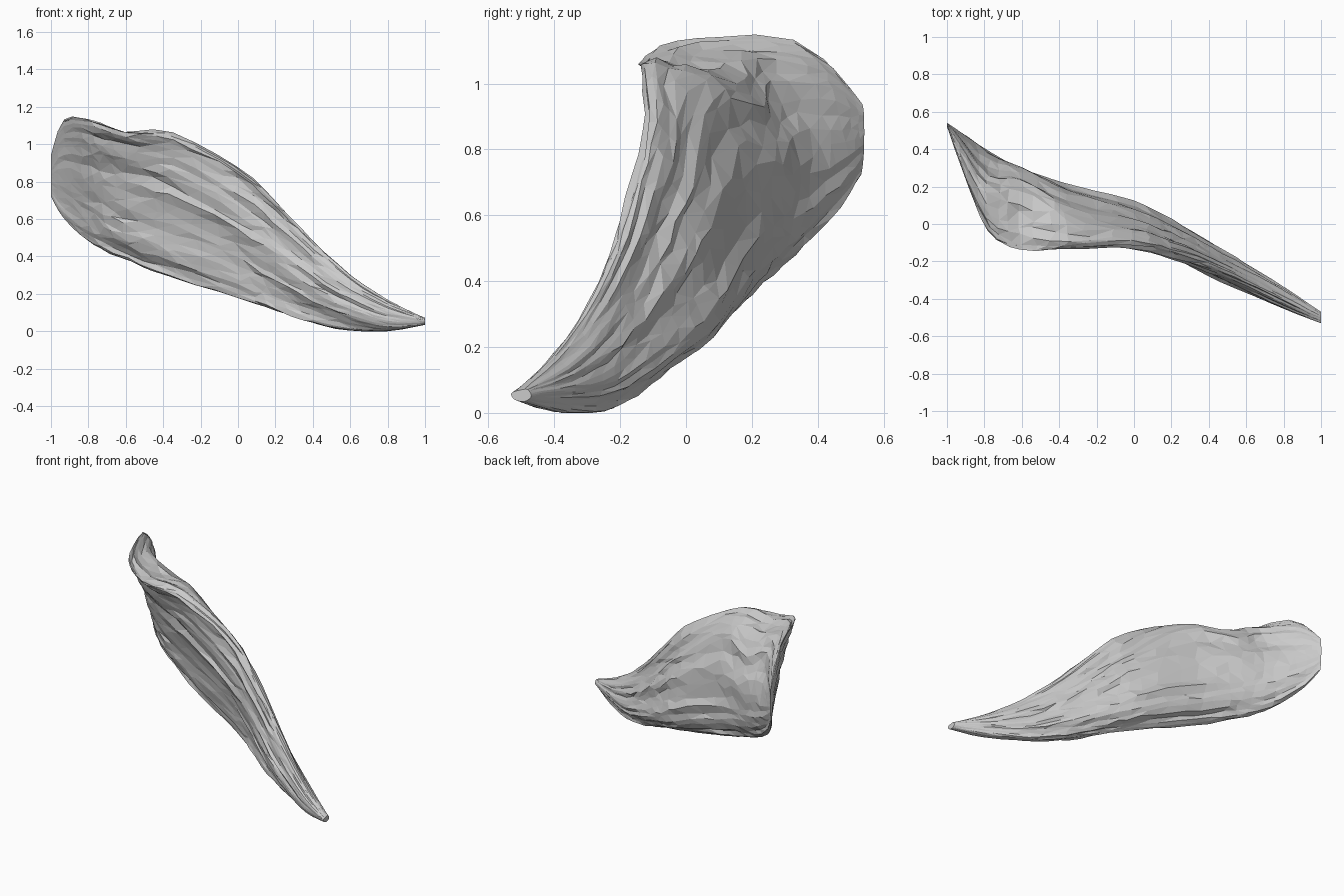
import bpy, bmesh, math, random
from mathutils import Vector

if "Cube" in bpy.data.objects:
    bpy.data.objects.remove(bpy.data.objects["Cube"])

random.seed(4)

# Cross-sections along the length: x, then (y, z) of front crest, upper front,
# lower front, bottom edge, back bulge, upper back
SECTIONS = [
    (-1.00, .53, .94, .52, .88, .52, .79, .53, .72, .54, .79, .54, .91),
    (-0.93, .33, 1.13, .35, 1.0, .41, .75, .44, .60, .49, .73, .44, 1.00),
    (-0.78, -.03, 1.13, .06, .98, .20, .68, .28, .47, .39, .64, .24, 1.03),
    (-0.60, -.13, 1.07, -.02, .92, .10, .58, .20, .39, .30, .57, .21, .96),
    (-0.35, -.13, 1.05, -.07, .85, .02, .50, .11, .29, .21, .50, .09, .95),
    (0.00, -.11, .87, -.12, .65, -.06, .36, .00, .18, .12, .34, .02, .69),
    (0.20, -.15, .69, -.18, .50, -.14, .25, -.09, .11, .02, .24, -.05, .52),
    (0.40, -.21, .48, -.27, .33, -.25, .15, -.18, .04, -.10, .14, -.14, .34),
    (0.60, -.30, .30, -.36, .20, -.35, .08, -.27, .00, -.22, .07, -.24, .21),
    (0.80, -.40, .17, -.45, .11, -.44, .03, -.37, .00, -.34, .05, -.35, .12),
    (1.00, -.50, .07, -.53, .06, -.52, .04, -.49, .035, -.47, .05, -.48, .07),
]
STATIONS, COLUMNS = 30, 44


def spline(a, b, c, d, t):
    """Catmull-Rom blend between b and c."""
    return b + (c - a) * (t / 2) + (a * 2 - b * 5 + c * 4 - d) * (t * t / 2) \
        + (b * 3 - a - c * 3 + d) * (t ** 3 / 2)


def section_at(u):
    """Six control points of the cross-section at u (0 to 1 along the length)."""
    last = len(SECTIONS) - 1
    f = u * last
    i = min(int(f), last - 1)
    rows = [SECTIONS[max(0, min(last, i + k))] for k in (-1, 0, 1, 2)]
    points = []
    for j in range(6):
        quad = [Vector((r[0], r[1 + 2 * j], r[2 + 2 * j])) for r in rows]
        points.append(spline(*quad, f - i))
    return points


def ring_point(points, v):
    """Point on the closed smooth outline through the control points."""
    f = (v % 1) * 6
    i = int(f)
    return spline(*[points[(i + k) % 6] for k in (-1, 0, 1, 2)], f - i)


# Muscle body: lofted twisted sheet with fibre grooves running lengthwise
bm = bmesh.new()
phase = [random.uniform(0, math.tau) for _ in range(COLUMNS)]
depth = [random.uniform(.006, .016) for _ in range(COLUMNS)]
rings = []
for s in range(STATIONS + 1):
    u = s / STATIONS
    fade = min(1, 5 * u, 3 * (1 - u))
    ring = []
    for c in range(COLUMNS):
        shift = random.uniform(-.35, .35) * fade
        du = random.uniform(-.3, .3) / STATIONS * fade
        points = section_at(max(0, min(1, u + du)))
        v = (c + shift) / COLUMNS
        p = ring_point(points, v)
        along = ring_point(points, v + .01) - ring_point(points, v - .01)
        normal = Vector((0, along.z, -along.y))
        if normal.length > 1e-6:
            groove = depth[c] * math.sin(phase[c] + 9 * u) + random.uniform(-.004, .004)
            p += normal.normalized() * groove * fade
        p.z = max(p.z, 0)
        ring.append(bm.verts.new(p))
    rings.append(ring)

for lower, upper in zip(rings, rings[1:]):
    for c in range(COLUMNS):
        d = (c + 1) % COLUMNS
        bm.faces.new((lower[c], lower[d], upper[d], upper[c]))
bm.faces.new(rings[0])
bm.faces.new(rings[-1])
bmesh.ops.triangulate(bm, faces=bm.faces[:], quad_method='SHORT_EDGE')
bmesh.ops.recalc_face_normals(bm, faces=bm.faces[:])

mesh = bpy.data.meshes.new("muscle_body")
bm.to_mesh(mesh)
bm.free()
body = bpy.data.objects.new("muscle_body", mesh)
bpy.context.collection.objects.link(body)

grey = bpy.data.materials.new("light grey")
grey.diffuse_color = (.6, .6, .6, 1)
grey.use_nodes = True
grey.node_tree.nodes["Principled BSDF"].inputs["Base Color"].default_value = grey.diffuse_color
mesh.materials.append(grey)
